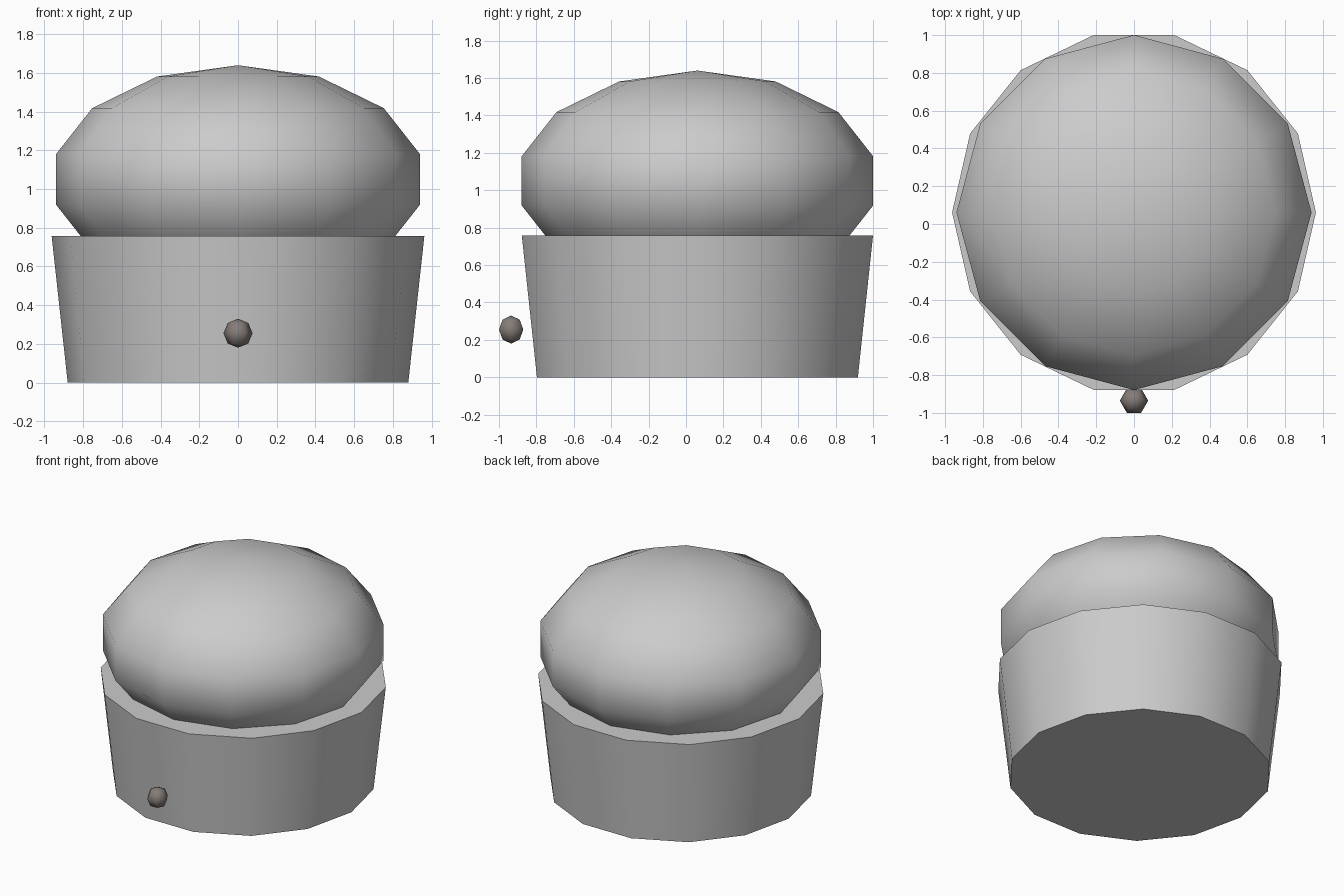
import bpy, bmesh
from math import sin, cos, pi, tau

if "Cube" in bpy.data.objects:
    bpy.data.objects.remove(bpy.data.objects["Cube"])


def lathe(name, profile, sides, center, cap_sharp=False):
    """Revolve (radius, z) points, bottom to top; radius 0 makes a pole."""
    bm = bmesh.new()
    rings = []
    for r, z in profile:
        n = 1 if r < 1e-6 else sides
        rings.append([bm.verts.new((r * cos(tau * i / sides), r * sin(tau * i / sides), z))
                      for i in range(n)])
    for low, high in zip(rings, rings[1:]):
        for i in range(sides):
            j = (i + 1) % sides
            loop = [low[i % len(low)], low[j % len(low)], high[j % len(high)], high[i % len(high)]]
            bm.faces.new(list(dict.fromkeys(loop))).smooth = True
    # Flat caps with crisp rims
    for ring, flip in ((rings[0], True), (rings[-1], False)):
        if len(ring) > 1:
            cap = bm.faces.new(ring[::-1] if flip else ring)
            for e in cap.edges:
                e.smooth = False
    mesh = bpy.data.meshes.new(name)
    bm.to_mesh(mesh)
    bm.free()
    obj = bpy.data.objects.new(name, mesh)
    obj.location = center
    bpy.context.collection.objects.link(obj)
    return obj


def ball_profile(radius, half_height, rings):
    return [(radius * sin(pi * k / rings), -half_height * cos(pi * k / rings))
            for k in range(rings + 1)]


# Tapered cup, 14 sides
lathe("tapered_base", [(0.88, 0), (0.963, 0.757)], 14, (0, 0.061, 0))

# Squashed dome resting in the cup
lathe("dome_top", ball_profile(0.964, 0.59, 7), 12, (0, 0.061, 1.05))

# Small dark bead in front
bead = lathe("front_bead", ball_profile(0.075, 0.075, 4), 6, (0, -0.935, 0.255))
dark = bpy.data.materials.new("dark_bead")
dark.diffuse_color = (0.23, 0.2, 0.185, 1)
dark.use_nodes = True
dark.node_tree.nodes["Principled BSDF"].inputs["Base Color"].default_value = dark.diffuse_color
bead.data.materials.append(dark)
